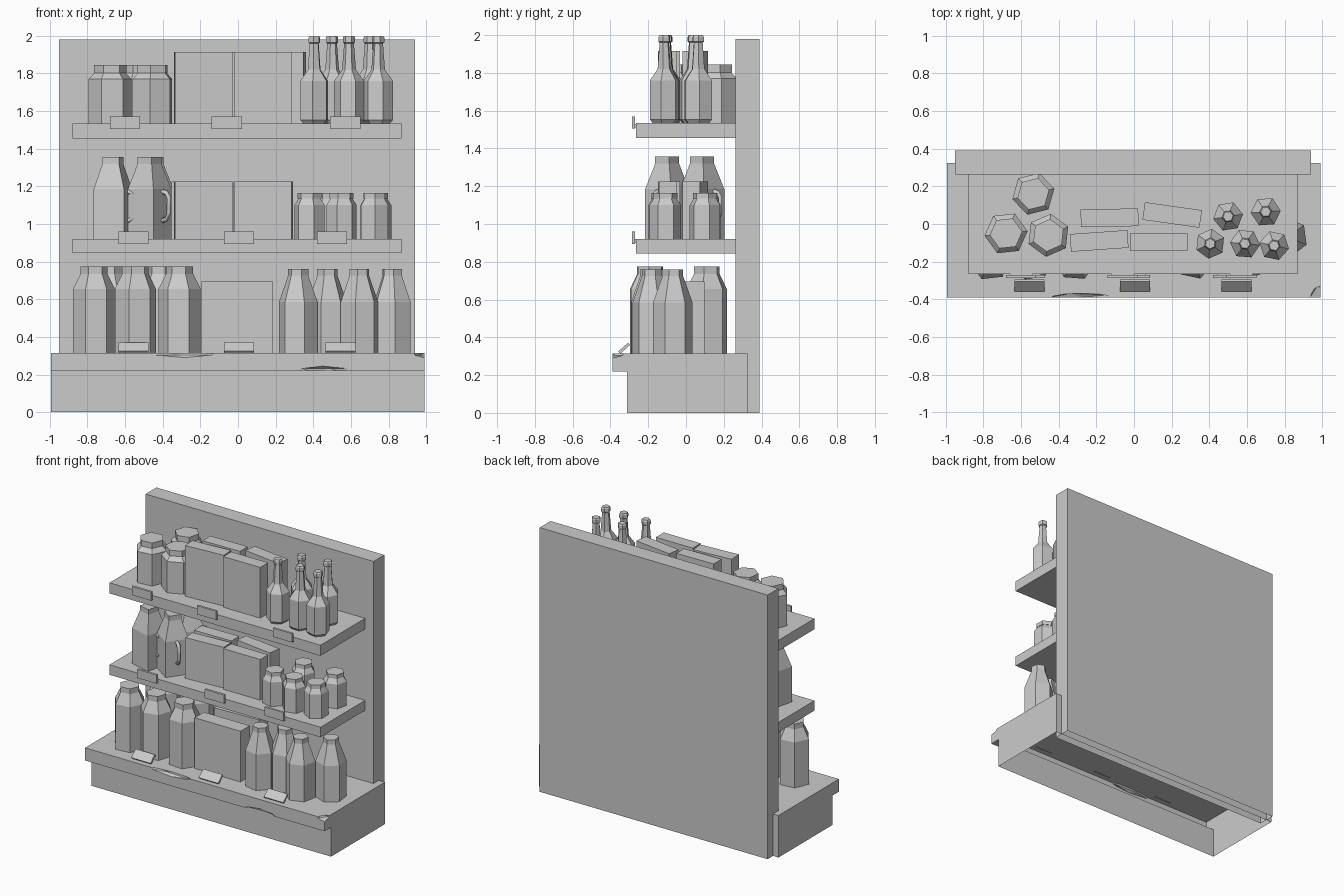
import bpy, bmesh, math, random
from mathutils import Matrix, Vector

if "Cube" in bpy.data.objects:
    bpy.data.objects.remove(bpy.data.objects["Cube"])

random.seed(4)


def finish(name, bm):
    bmesh.ops.recalc_face_normals(bm, faces=bm.faces)
    me = bpy.data.meshes.new(name)
    bm.to_mesh(me)
    bm.free()
    ob = bpy.data.objects.new(name, me)
    bpy.context.collection.objects.link(ob)
    return ob


def box(name, x, y, z, rot=None):
    """Box from (min, max) ranges, optionally rotated about its own centre."""
    c = Vector((sum(x) / 2, sum(y) / 2, sum(z) / 2))
    bm = bmesh.new()
    bmesh.ops.create_cube(bm, size=1)
    bmesh.ops.scale(bm, vec=(x[1] - x[0], y[1] - y[0], z[1] - z[0]), verts=bm.verts)
    ob = finish(name, bm)
    ob.location = c
    if rot:
        ob.rotation_euler = rot
    return ob


def lathe(name, profile, pos, turn=0, sides=6):
    """Flat-sided container from a (radius, height) profile."""
    bm = bmesh.new()
    rings = []
    for r, h in profile:
        rings.append([bm.verts.new((r * math.cos(turn + i * math.tau / sides),
                                    r * math.sin(turn + i * math.tau / sides), h))
                      for i in range(sides)])
    for a, b in zip(rings, rings[1:]):
        for i in range(sides):
            j = (i + 1) % sides
            bm.faces.new((a[i], a[j], b[j], b[i]))
    bm.faces.new(rings[0])
    bm.faces.new(rings[-1])
    ob = finish(name, bm)
    ob.location = pos
    return ob


def group(name, profile, spots, z):
    for i, (x, y) in enumerate(spots):
        lathe(f"{name}_{i + 1}", profile, (x, y, z), random.uniform(0, math.pi / 3))


def drop_bottom(ob):
    """Remove the lowest horizontal faces, leaving the part open underneath."""
    bm = bmesh.new()
    bm.from_mesh(ob.data)
    low = min(v.co.z for v in bm.verts) + 0.001
    bmesh.ops.delete(bm, geom=[f for f in bm.faces if all(v.co.z < low for v in f.verts)],
                     context='FACES')
    bm.to_mesh(ob.data)
    bm.free()


# Back panel
drop_bottom(box("back_panel", (-0.95, 0.94), (0.262, 0.39), (0, 1.98)))

# Base: plinth with an overhanging front lip, as one extruded profile
bm = bmesh.new()
prof = [(0.325, 0), (0.325, 0.315), (-0.39, 0.315), (-0.39, 0.22), (-0.312, 0.22), (-0.312, 0)]
face = bm.faces.new([bm.verts.new((-0.995, y, z)) for y, z in prof])
ext = bmesh.ops.extrude_face_region(bm, geom=[face])
bmesh.ops.translate(bm, vec=(1.985, 0, 0), verts=[g for g in ext["geom"] if isinstance(g, bmesh.types.BMVert)])
base = finish("base", bm)

# Chips in the base edges, then open the underside
bm = bmesh.new()
for x, z, l, d in ((-0.28, 0.315, 0.19, 0.025), (0.45, 0.22, 0.15, 0.03), (0.99, 0.315, 0.06, 0.07)):
    bmesh.ops.create_icosphere(bm, subdivisions=1, radius=1,
                               matrix=Matrix.Translation((x, -0.39, z)) @ Matrix.Diagonal((l, d, 0.025, 1)))
chips = finish("chip_cutter", bm)
chips.hide_render = True
cut = base.modifiers.new("chips", 'BOOLEAN')
cut.operation, cut.solver, cut.object = 'DIFFERENCE', 'EXACT', chips
deps = bpy.context.evaluated_depsgraph_get()
carved = bpy.data.meshes.new_from_object(base.evaluated_get(deps))
base.modifiers.clear()
base.data = carved
bpy.data.objects.remove(chips)
drop_bottom(base)

# Shelves
box("middle_shelf", (-0.88, 0.87), (-0.265, 0.265), (0.845, 0.92))
box("upper_shelf", (-0.88, 0.87), (-0.265, 0.265), (1.455, 1.535))

# Price tags
for z, xs in ((1.505, (-0.6, -0.06, 0.57)), (0.895, (-0.555, 0.005, 0.5))):
    for x in xs:
        box("shelf_tag", (x - 0.08, x + 0.08), (-0.287, -0.27), (z, z + 0.065))
        box("tag_clip", (x - 0.06, x + 0.06), (-0.275, -0.262), (z + 0.005, z + 0.025))
for x in (-0.555, 0.005, 0.545):
    box("base_tag", (x - 0.08, x + 0.08), (-0.335, -0.319), (0.308, 0.377), (math.radians(-48), 0, 0))

# Upper shelf: wide jars and slim bottles
group("wide_jar", [(0.115, 0), (0.115, 0.235), (0.083, 0.268), (0.087, 0.268), (0.087, 0.31)],
      [(-0.535, 0.16), (-0.68, -0.05), (-0.455, -0.06)], 1.535)
group("slim_bottle", [(0.065, 0), (0.08, 0.018), (0.08, 0.225), (0.037, 0.285), (0.026, 0.425),
                      (0.033, 0.43), (0.033, 0.455), (0.027, 0.465)],
      [(0.5, 0.04), (0.7, 0.065), (0.405, -0.105), (0.59, -0.105), (0.745, -0.115)], 1.535)

# Boxed goods on the upper and middle shelves
for z, h, dx in ((1.535, 0.38, 0), (0.92, 0.305, -0.07)):
    for x, y, a in ((-0.185, -0.09, 4), (0.132, -0.097, 0), (-0.13 + dx, 0.033, 1), (0.203 + dx, 0.048, -8)):
        box("carton", (x - 0.153, x + 0.153), (y - 0.047, y + 0.047), (z, z + h), (0, 0, math.radians(a)))

# Middle shelf: four-sided jugs with side handles
JUG = [(0.118, 0), (0.118, 0.265), (0.064, 0.4), (0.064, 0.437)]
for x, y, a in ((-0.665, -0.1, -15), (-0.47, -0.1, -35), (-0.46, 0.085, 50)):
    a = math.radians(a)
    lathe("jug", JUG, (x, y, 0.92), a + math.pi / 4, 4)
    cu = bpy.data.curves.new("jug_handle", 'CURVE')
    cu.dimensions = '3D'
    cu.bevel_depth, cu.bevel_resolution = 0.014, 0
    sp = cu.splines.new('POLY')
    pts = ((0.07, 0.255), (0.108, 0.245), (0.125, 0.22), (0.125, 0.14), (0.108, 0.105), (0.07, 0.095))
    sp.points.add(len(pts) - 1)
    for p, (r, h) in zip(sp.points, pts):
        p.co = (r, 0, h, 1)
    ob = bpy.data.objects.new("jug_handle", cu)
    bpy.context.collection.objects.link(ob)
    ob.location = (x, y, 0.92)
    ob.rotation_euler.z = a

# Middle shelf: small jars
group("small_jar", [(0.083, 0), (0.083, 0.18), (0.06, 0.215), (0.065, 0.215), (0.065, 0.245)],
      [(0.38, -0.11), (0.55, -0.12), (0.725, -0.11), (0.735, 0.1), (0.47, 0.105)], 0.92)

# Base goods: large bottles, big cartons and tapered bottles
group("large_bottle", [(0.112, 0), (0.112, 0.34), (0.072, 0.42), (0.072, 0.46)],
      [(-0.765, -0.19), (-0.545, -0.19), (-0.31, -0.19), (-0.68, 0.11), (-0.41, 0.11)], 0.315)
box("big_carton_front", (-0.195, 0.185), (-0.235, -0.125), (0.315, 0.695))
box("big_carton_back", (-0.18, 0.18), (-0.02, 0.09), (0.315, 0.695), (0, 0, 0.04))
group("tapered_bottle", [(0.105, 0), (0.105, 0.27), (0.055, 0.41), (0.055, 0.445)],
      [(0.32, -0.19), (0.475, -0.12), (0.645, -0.18), (0.82, -0.07)], 0.315)
